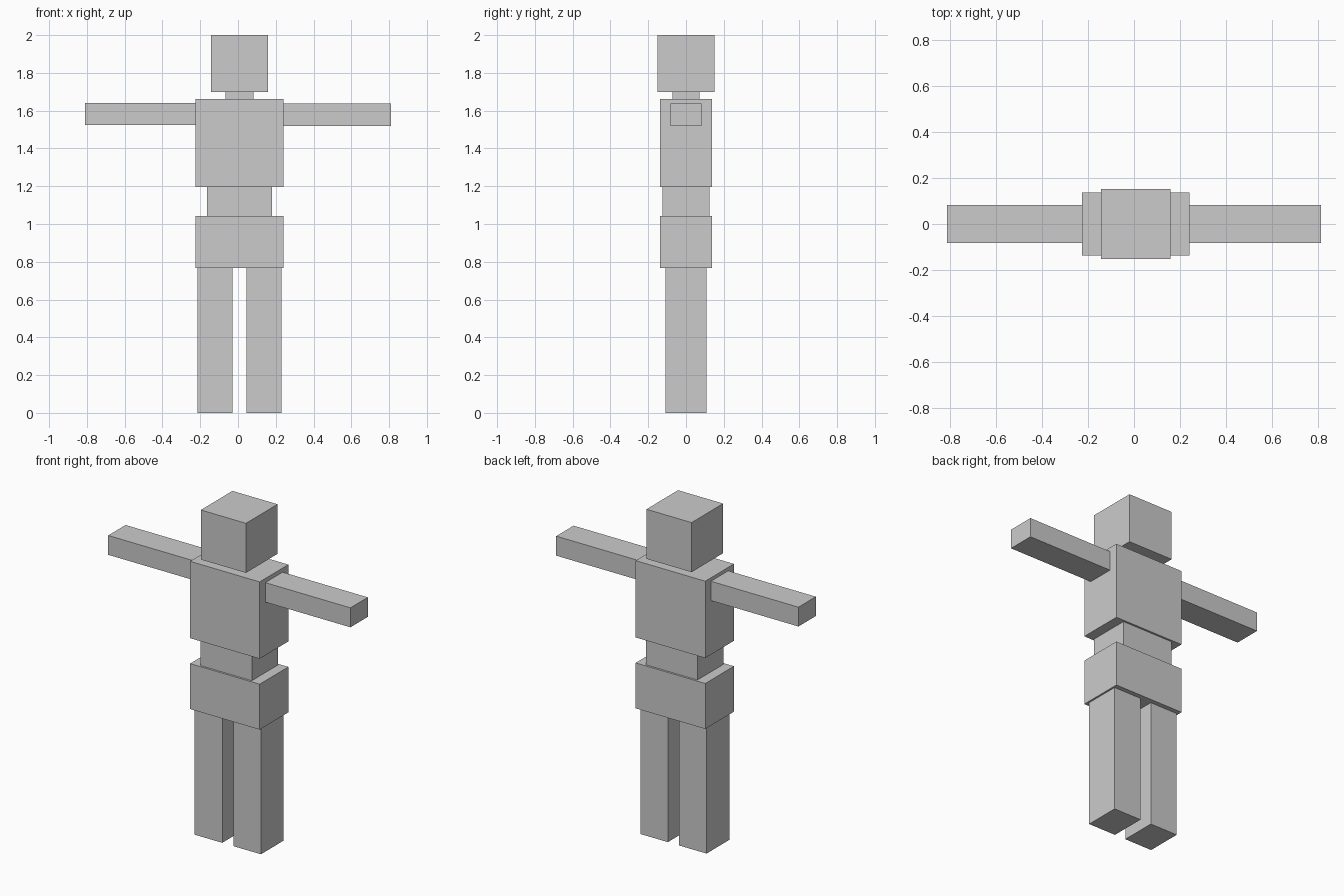
import bpy

if "Cube" in bpy.data.objects:
    bpy.data.objects.remove(bpy.data.objects["Cube"])

CX = 0.008  # the body sits slightly right of the arm span's centre


def box(name, x0, x1, half_y, z0, z1):
    """Axis-aligned block, centred on y = 0."""
    bpy.ops.mesh.primitive_cube_add(size=1, location=((x0 + x1) / 2, 0, (z0 + z1) / 2))
    ob = bpy.context.object
    ob.name = ob.data.name = name
    ob.scale = (x1 - x0, 2 * half_y, z1 - z0)
    bpy.ops.object.transform_apply(location=False, rotation=False, scale=True)
    return ob


# Central stack: name, half width, half depth, bottom, top
for name, hx, hy, z0, z1 in [
    ("pelvis", 0.233, 0.137, 0.768, 1.043),
    ("waist", 0.172, 0.125, 1.043, 1.197),
    ("chest", 0.233, 0.137, 1.197, 1.662),
    ("neck", 0.074, 0.072, 1.662, 1.70),
    ("head", 0.151, 0.151, 1.70, 2.0),
]:
    box(name, CX - hx, CX + hx, hy, z0, z1)

# Legs, mirrored about the body centre
for side, s in (("left", 1), ("right", -1)):
    a, b = sorted((CX + s * 0.037, CX + s * 0.222))
    box(side + "_leg", a, b, 0.109, 0.0, 0.768)

# Arms, reaching from the chest sides to the full span
box("left_arm", CX + 0.233, 0.811, 0.083, 1.519, 1.637)
box("right_arm", -0.811, CX - 0.233, 0.083, 1.524, 1.641)
